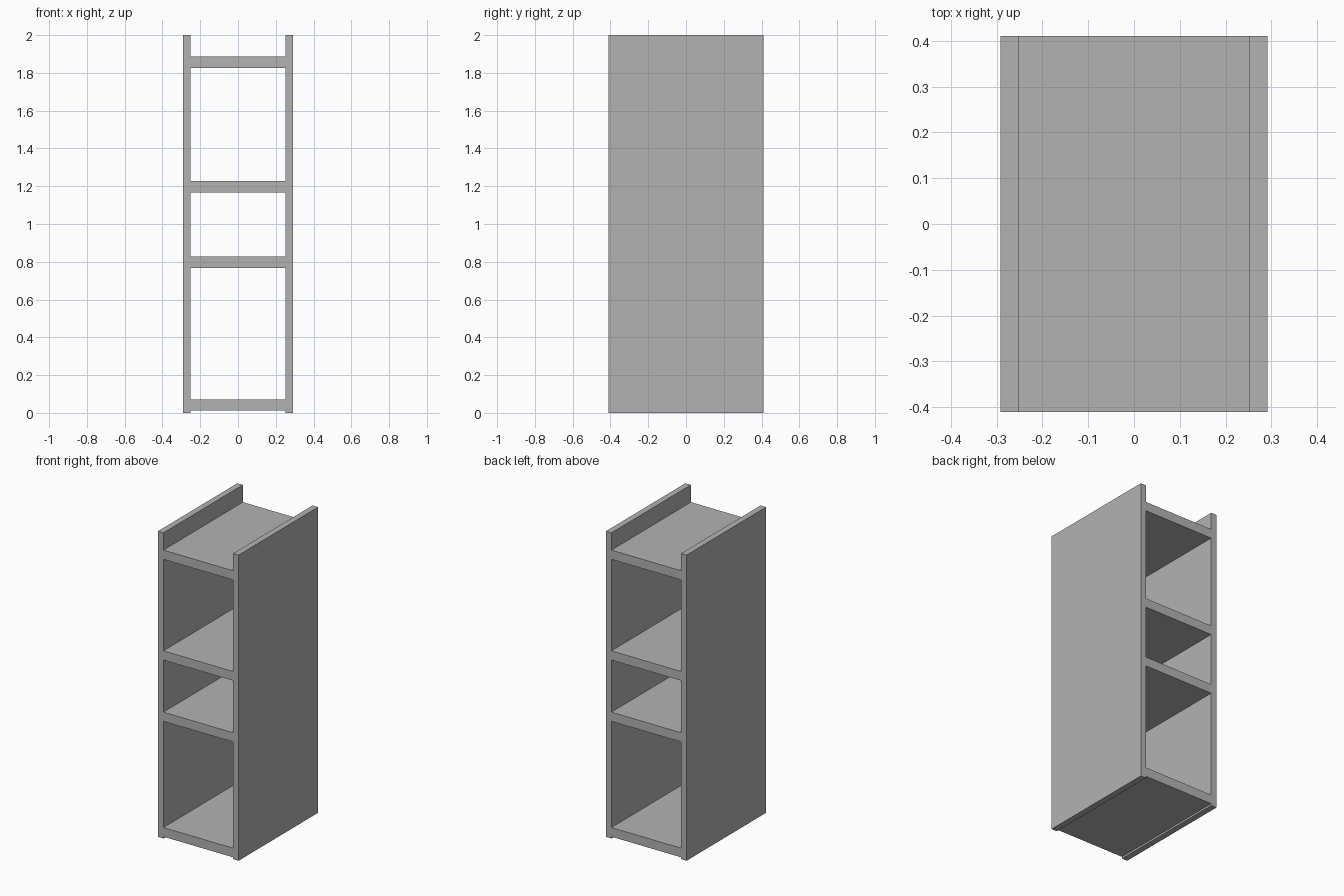
import bpy

if "Cube" in bpy.data.objects:
    bpy.data.objects.remove(bpy.data.objects["Cube"])

# Single flat grey
grey = bpy.data.materials.new("panel_grey")
grey.diffuse_color = (0.45, 0.45, 0.45, 1)
grey.use_nodes = True
grey.node_tree.nodes["Principled BSDF"].inputs["Base Color"].default_value = grey.diffuse_color

DEPTH = 0.822
INNER, OUTER = 0.252, 0.292


def panel(name, x0, x1, z0, z1):
    """Full-depth box panel spanning the given x and z ranges."""
    bpy.ops.mesh.primitive_cube_add(size=1, location=((x0 + x1) / 2, 0, (z0 + z1) / 2))
    ob = bpy.context.object
    ob.name = name
    ob.data.name = name
    ob.scale = (x1 - x0, DEPTH, z1 - z0)
    bpy.ops.object.transform_apply(location=False, rotation=False, scale=True)
    ob.data.materials.append(grey)


# Upright sides
panel("left_side", -OUTER, -INNER, 0, 2)
panel("right_side", INNER, OUTER, 0, 2)

# Shelves between the sides, open front and back
THICK = 0.06
for name, z in (("bottom_shelf", 0.012), ("lower_shelf", 0.767),
                ("middle_shelf", 1.168), ("top_shelf", 1.827)):
    panel(name, -INNER, INNER, z, z + THICK)
